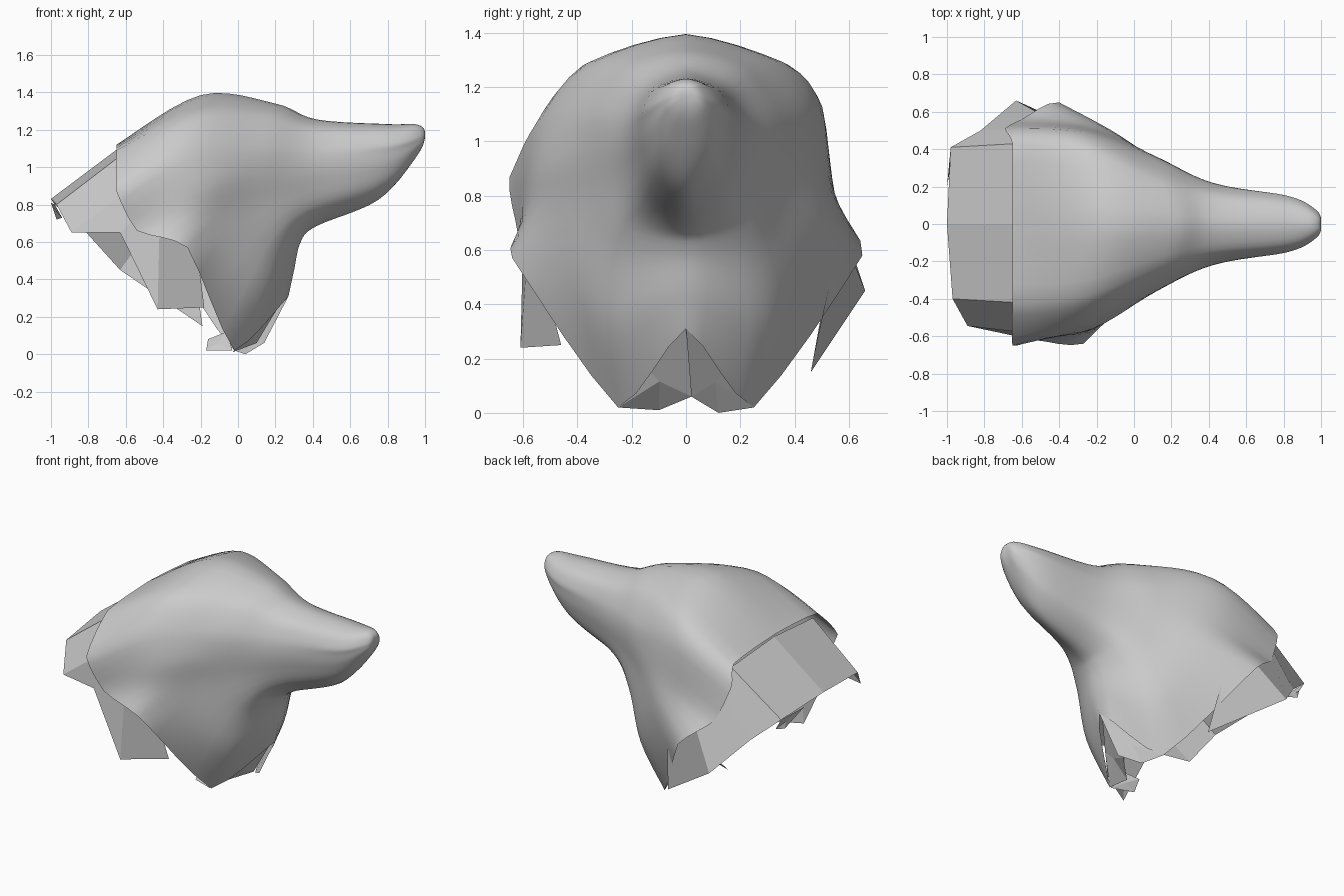
import bpy, bmesh
from mathutils import Vector as V

if "Cube" in bpy.data.objects:
    bpy.data.objects.remove(bpy.data.objects["Cube"])


def spline(p0, p1, p2, p3, t):
    return 0.5 * (2 * p1 + (p2 - p0) * t + (2 * p0 - 5 * p1 + 4 * p2 - p3) * t * t
                  + (3 * p1 - p0 - 3 * p2 + p3) * t ** 3)


def refine_open(pts, steps, before):
    """Smooth open curve; 'before' steers its start."""
    p = [before] + pts + [pts[-1]]
    return [spline(*p[i:i + 4], k / steps) for i in range(len(pts) - 1) for k in range(steps)] + [pts[-1]]


def refine_ring(pts, steps, straight):
    """Closed curve, from smooth (0) to polygonal (1)."""
    n = len(pts)
    out = []
    for i in range(n):
        p = [pts[(i + d) % n] for d in (-1, 0, 1, 2)]
        for k in range(steps):
            t = k / steps
            out.append(spline(*p, t).lerp(p[1].lerp(p[2], t), straight))
    return out


def make(name, verts, faces, angle=None):
    bm = bmesh.new()
    vs = [bm.verts.new(v) for v in verts]
    for f in faces:
        bm.faces.new([vs[i] for i in f])
    bmesh.ops.recalc_face_normals(bm, faces=bm.faces)
    me = bpy.data.meshes.new(name)
    bm.to_mesh(me)
    bm.free()
    ob = bpy.data.objects.new(name, me)
    bpy.context.collection.objects.link(ob)
    if angle:
        bpy.context.view_layer.objects.active = ob
        ob.select_set(True)
        bpy.ops.object.shade_smooth_by_angle(angle=angle)
        ob.select_set(False)
    return ob


# Half sections from nose to neck rim: crown, upper, side, flank, cheek, ruff, throat
nose = [[(.96, 0, 1.227), (.97, .045, 1.212), (.975, .07, 1.17), (.973, .075, 1.14), (.97, .07, 1.11), (.96, .045, 1.07), (.95, 0, 1.05)],
        [(.8, 0, 1.23), (.82, .1, 1.2), (.82, .147, 1.13), (.81, .15, 1.08), (.8, .14, 1.0), (.78, .1, .9), (.75, 0, .825)],
        [(.42, 0, 1.255), (.42, .14, 1.21), (.42, .2, 1.12), (.42, .22, 1.03), (.42, .21, .92), (.42, .16, .77), (.42, 0, .685)]]
skull = [[(.2, 0, 1.34), (.15, .22, 1.28), (.12, .34, 1.12), (.12, .36, .98), (.13, .34, .82), (.24, .25, .62), (.335, 0, .6)],
         [(-.2, 0, 1.385), (-.25, .38, 1.28), (-.27, .53, 1.09), (-.22, .56, .88), (-.12, .5, .71), (.12, .3, .32), (.3, 0, .45)],
         [(-.65, 0, 1.12), (-.65, .43, 1.09), (-.65, .65, .87), (-.54, .62, .66), (-.27, .64, .57), (-.02, .25, .02), (.27, 0, .31)]]

rings = [[V((1, 0, 1.17))] * 12]
for sec in nose + skull:
    rings.append([V(p) for p in sec] + [V((x, -y, z)) for x, y, z in sec[5:0:-1]])
# The far side is narrower at the back and its cheek corner sits further back
rings[-2][2], rings[-2][3] = V((-.28, .49, 1.15)), V((-.22, .51, .9))
rings[-1][2], rings[-1][3], rings[-1][4] = V((-.69, .51, .98)), V((-.6, .56, .75)), V((-.4, .65, .58))

# Start each lengthwise curve from the opposite side of the nose for a round tip
columns = [refine_open([r[j] for r in rings], 6, rings[1][(j + 6) % 12]) for j in range(12)]
last = len(columns[0]) - 1
rows = [refine_ring([c[i] for c in columns], 4, .55 * (i / last) ** 3) for i in range(last + 1)]
n = 48
verts = [rows[0][0]] + [p for r in rows[1:] for p in r]
faces = [(0, 1 + j, 1 + (j + 1) % n) for j in range(n)]
for i in range(last - 1):
    a, b = 1 + i * n, 1 + (i + 1) * n
    faces += [(a + j, b + j, b + (j + 1) % n, a + (j + 1) % n) for j in range(n)]
make("head_shell", verts, faces, 1.0)

# Faceted neck collar tucked under the rim: (inner point, outer point) pairs
collar = [((-.22, -.54, .56), (-.18, -.46, .25)), ((-.42, -.58, .66), (-.43, -.61, .24)),
          ((-.54, -.58, .74), (-.63, -.6, .65)), ((-.6, -.58, .87), (-.89, -.545, .65)),
          ((-.63, -.42, 1.06), (-.97, -.4, .8)), ((-.64, 0, 1.1), (-1, 0, .83)),
          ((-.63, .43, 1.06), (-.98, .41, .8)), ((-.62, .51, .9), (-.82, .5, .66)),
          ((-.45, .56, .7), (-.63, .66, .45)), ((-.25, .55, .57), (-.19, .46, .15))]
make("neck_collar", [p for pair in collar for p in pair],
     [(2 * i, 2 * i + 1, 2 * i + 3, 2 * i + 2) for i in range(len(collar) - 1)])

# Loose flat flaps at the throat and the back edge
flaps = {
    "throat_flap_left": [(.27, 0, .31), (.14, .02, .06), (.04, .12, 0), (-.02, .25, .02), (.11, .15, .17)],
    "throat_flap_right": [(.25, 0, .31), (.1, .02, .06), (-.03, -.1, .01), (-.02, -.25, .02), (.09, -.16, .18)],
    "throat_fold": [(-.03, -.25, .02), (-.17, -.2, .02), (-.16, -.14, .08), (-.06, -.19, .12)],
    "collar_fold": [(-.98, .41, .8), (-1, .2, .81), (-.97, .36, .72), (-.94, .41, .73)],
}
for name, pts in flaps.items():
    c = sum((V(p) for p in pts), V()) / len(pts)
    k = len(pts)
    make(name, [c] + pts, [(0, i + 1, (i + 1) % k + 1) for i in range(k)])
